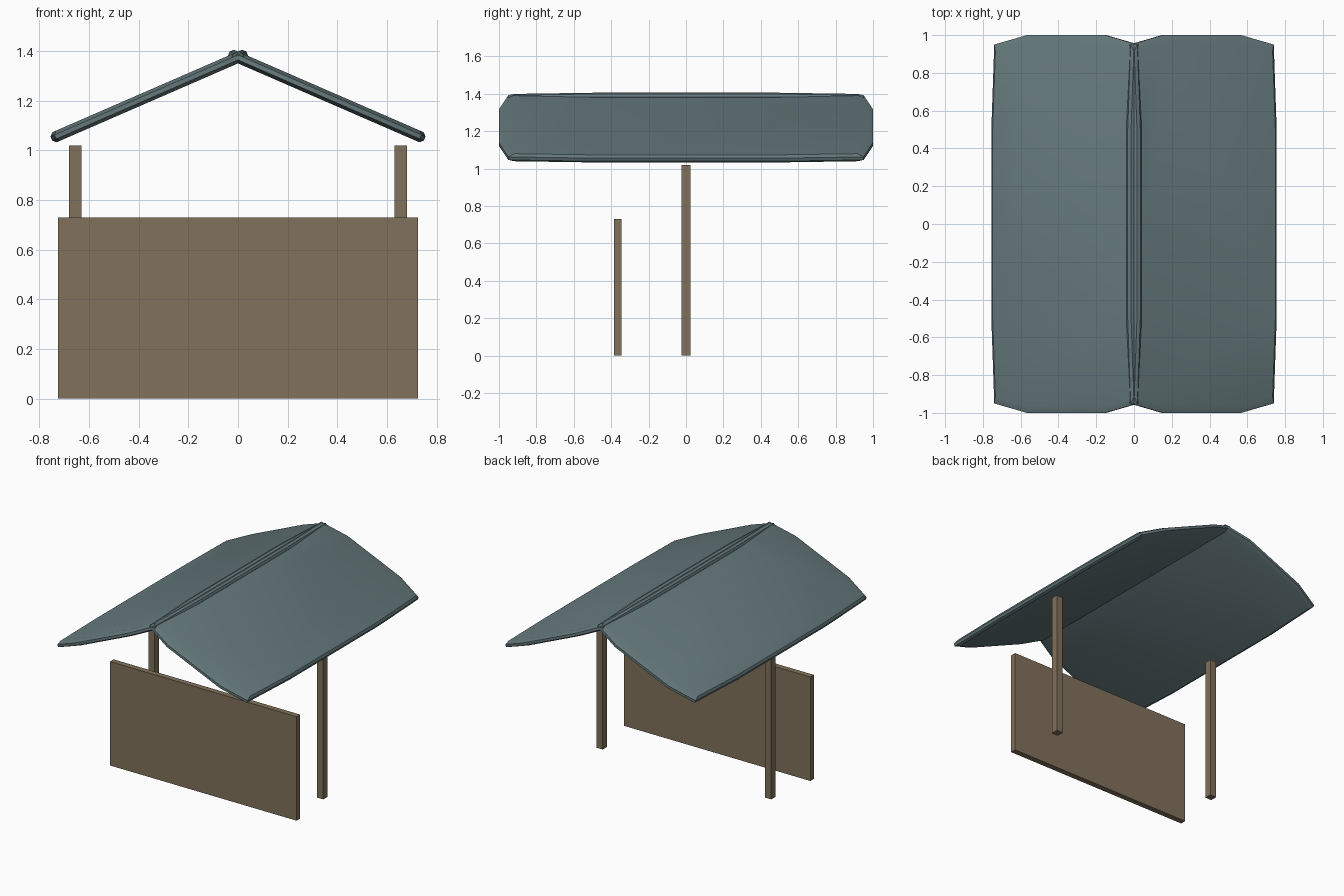
import bpy, bmesh, math
from mathutils import Matrix

if "Cube" in bpy.data.objects:
    bpy.data.objects.remove(bpy.data.objects["Cube"])


def material(name, rgb):
    m = bpy.data.materials.new(name)
    m.diffuse_color = (*rgb, 1)
    m.use_nodes = True
    m.node_tree.nodes["Principled BSDF"].inputs["Base Color"].default_value = m.diffuse_color
    return m


wood = material("brown_wood", (0.22, 0.165, 0.105))
slate = material("slate_roof", (0.13, 0.19, 0.20))


def finish(name, bm, mat):
    bmesh.ops.recalc_face_normals(bm, faces=bm.faces)
    me = bpy.data.meshes.new(name)
    bm.to_mesh(me)
    bm.free()
    me.materials.append(mat)
    ob = bpy.data.objects.new(name, me)
    bpy.context.collection.objects.link(ob)
    return ob


def box(name, size, loc):
    bm = bmesh.new()
    bmesh.ops.create_cube(bm, size=1, matrix=Matrix.Translation(loc) @ Matrix.Diagonal((*size, 1)))
    return finish(name, bm, wood)


def roof_panel(name, side):
    # softened rectangular outline, stacked in four rings for rounded edges
    quarter = [(0.43, 0.5), (0.413, 0.95), (0.225, 1.0)]
    half = quarter + [(-u, y) for u, y in reversed(quarter)]
    outline = half + [(u, -y) for u, y in reversed(half)]
    rings = [(-0.022, 0.97, 0.965), (-0.009, 1, 1), (0.009, 1, 1), (0.022, 0.97, 0.965)]
    bm = bmesh.new()
    layers = [[bm.verts.new((u * su, y * sy, w)) for u, y in outline] for w, su, sy in rings]
    n = len(outline)
    for a, b in zip(layers, layers[1:]):
        for i in range(n):
            j = (i + 1) % n
            bm.faces.new((a[i], a[j], b[j], b[i]))
    bm.faces.new(layers[0])
    bm.faces.new(layers[-1])
    # tilt into place so that the two panels cross at the ridge
    bm.transform(Matrix.Translation((side * 0.3575, 0, 1.219))
                 @ Matrix.Rotation(side * math.radians(23.5), 4, 'Y'))
    ob = finish(name, bm, slate)
    bpy.ops.object.select_all(action='DESELECT')
    ob.select_set(True)
    bpy.context.view_layer.objects.active = ob
    bpy.ops.object.shade_smooth_by_angle(angle=math.radians(30))


# roof and posts on both sides
for side, label in ((-1, "left"), (1, "right")):
    roof_panel(f"{label}_roof_panel", side)
    box(f"{label}_post", (0.05, 0.05, 1.02), (side * 0.655, 0, 0.51))

# front counter board
box("front_board", (1.45, 0.04, 0.73), (0, -0.365, 0.365))
